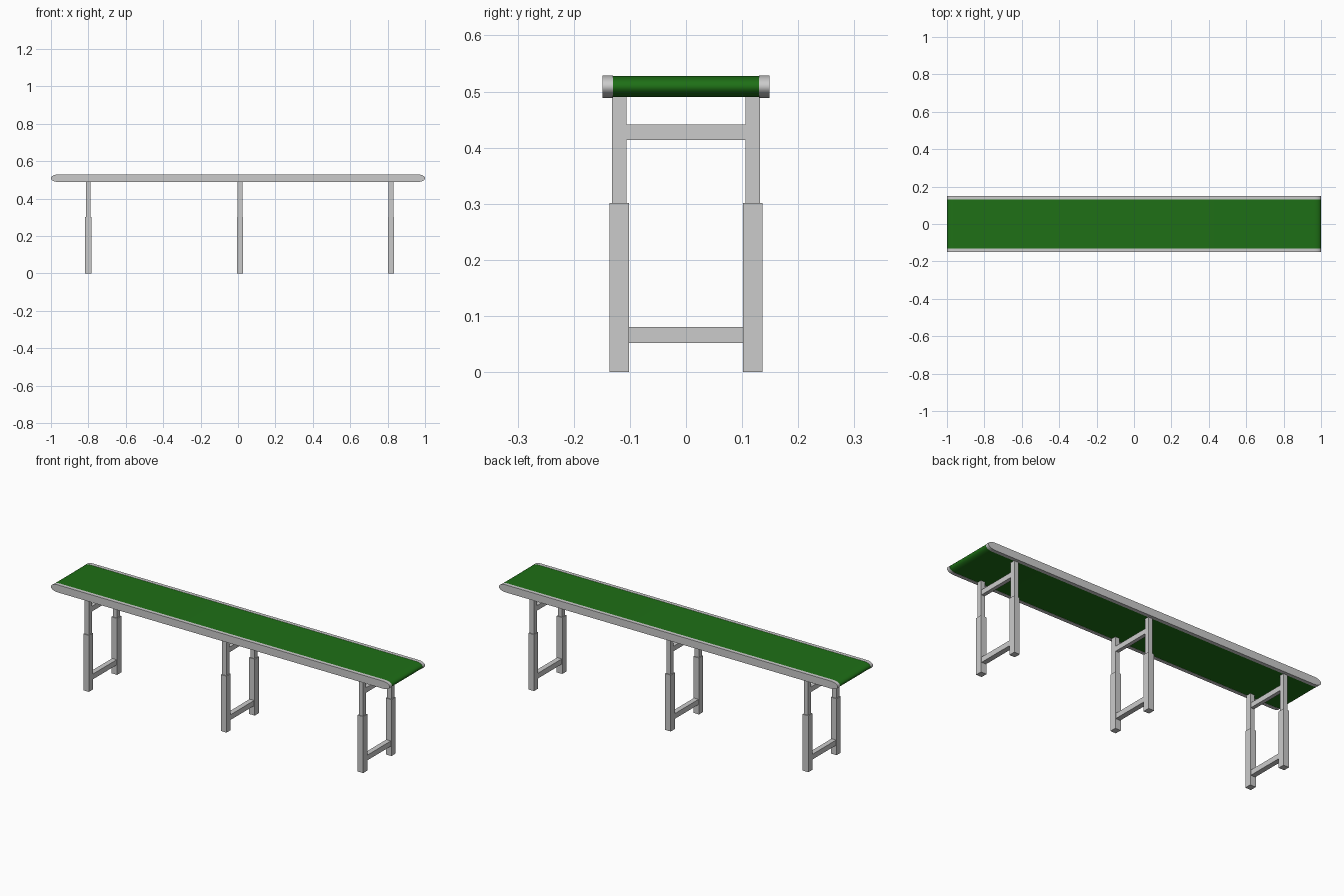
import bpy, bmesh, math

if "Cube" in bpy.data.objects:
    bpy.data.objects.remove(bpy.data.objects["Cube"])

def finish(bm, name, mat=None):
    bmesh.ops.recalc_face_normals(bm, faces=bm.faces)
    me = bpy.data.meshes.new(name)
    bm.to_mesh(me)
    bm.free()
    ob = bpy.data.objects.new(name, me)
    bpy.context.collection.objects.link(ob)
    if mat:
        me.materials.append(mat)
    return ob

def box(name, x, y, z):
    bm = bmesh.new()
    bmesh.ops.create_cube(bm, size=1)
    for v in bm.verts:
        v.co = [lo + (c + 0.5) * (hi - lo) for c, (lo, hi) in zip(v.co, (x, y, z))]
    return finish(bm, name)

def slab(name, y0, y1, inset=0.0, mat=None, n=10):
    # long bar along x with elliptical ends
    rx, rz, zc = 0.038 - inset, 0.02 - inset, 0.509
    pts = []
    for s in (1, -1):
        for i in range(n + 1):
            a = -math.pi / 2 + math.pi * i / n
            pts.append((s * (0.962 + rx * math.cos(a)), zc + s * rz * math.sin(a)))
    bm = bmesh.new()
    face = bm.faces.new([bm.verts.new((x, y0, z)) for x, z in pts])
    new = bmesh.ops.extrude_face_region(bm, geom=[face])["geom"]
    for v in new:
        if isinstance(v, bmesh.types.BMVert):
            v.co.y = y1
    if not any(len(f.verts) > 4 and abs(f.calc_center_median().y - y0) < 1e-5 for f in bm.faces):
        bm.faces.new([v for v in bm.verts if abs(v.co.y - y0) < 1e-5])
    ob = finish(bm, name, mat)
    bpy.context.view_layer.objects.active = ob
    ob.select_set(True)
    bpy.ops.object.shade_smooth_by_angle(angle=math.radians(40))
    ob.select_set(False)
    return ob

green = bpy.data.materials.new("belt_green")
green.diffuse_color = (0.013, 0.16, 0.008, 1)
green.use_nodes = True
green.node_tree.nodes["Principled BSDF"].inputs["Base Color"].default_value = green.diffuse_color

# belt and side rails
slab("belt", -0.13, 0.13, 0.001, green)
slab("front_rail", -0.149, -0.13)
slab("back_rail", 0.13, 0.149)

# three telescopic leg frames
for tag, x in (("left", -0.801), ("middle", 0.011), ("right", 0.818)):
    for side, s in (("front", -1), ("back", 1)):
        y = s * 0.119
        box(f"{tag}_{side}_lower_leg", (x - 0.0165, x + 0.0165), (y - 0.0175, y + 0.0175), (0, 0.301))
        box(f"{tag}_{side}_upper_leg", (x - 0.0125, x + 0.0125), (y - 0.013, y + 0.013), (0.301, 0.49))
    box(f"{tag}_lower_crossbar", (x - 0.0135, x + 0.0135), (-0.102, 0.102), (0.052, 0.08))
    box(f"{tag}_upper_crossbar", (x - 0.01, x + 0.01), (-0.106, 0.106), (0.414, 0.441))
